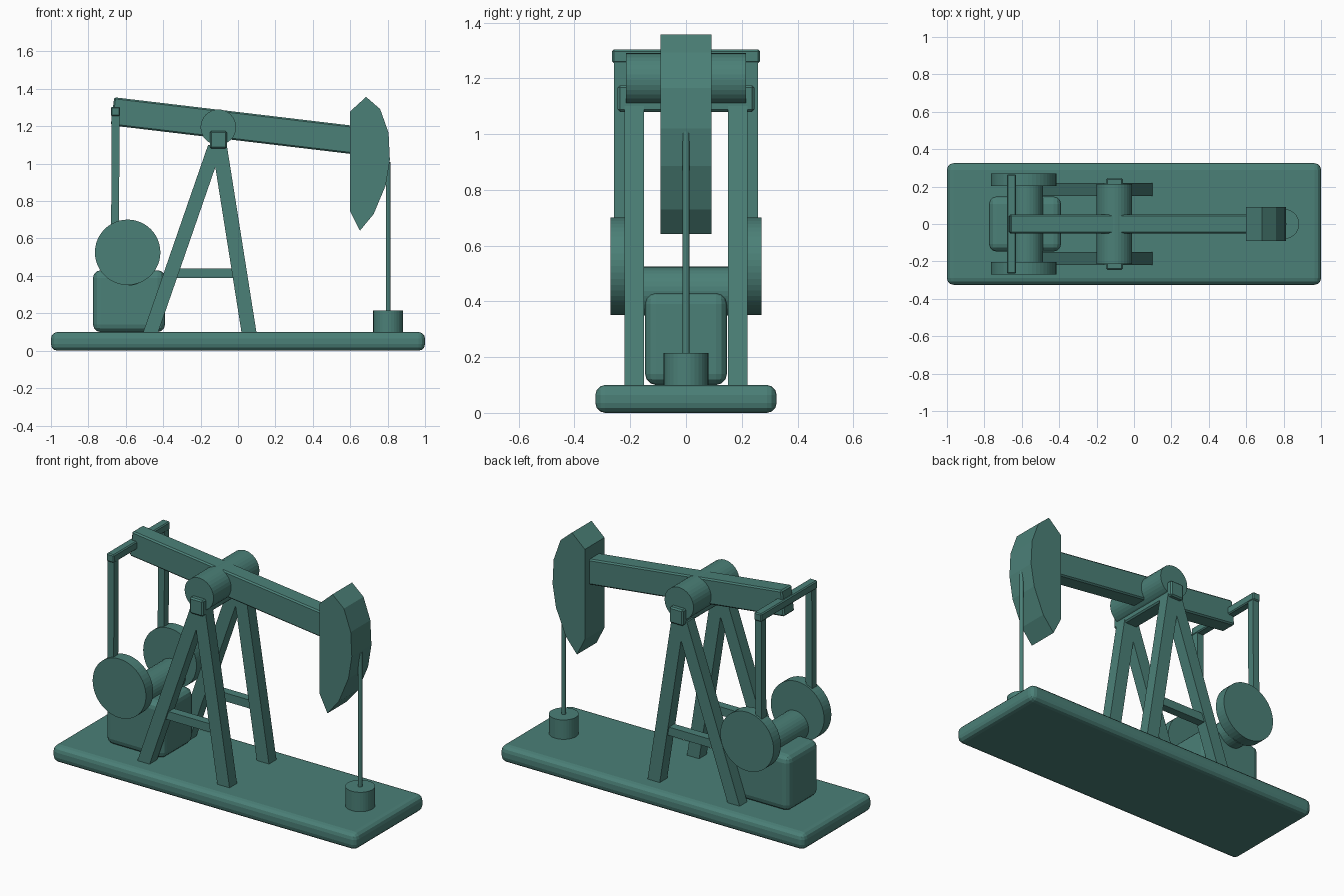
import bpy
import math
from mathutils import Vector

default = bpy.data.objects.get("Cube")
if default:
    bpy.data.objects.remove(default, do_unlink=True)

# One paint colour for the whole machine
TEAL = (0.07, 0.215, 0.185, 1.0)
paint = bpy.data.materials.new("teal paint")
paint.use_nodes = True
paint.diffuse_color = TEAL
paint.node_tree.nodes["Principled BSDF"].inputs["Base Color"].default_value = TEAL


def finish(obj, name, bevel=0.0, segments=3):
    obj.name = name
    obj.data.materials.append(paint)
    if bevel:
        mod = obj.modifiers.new("rounded edges", 'BEVEL')
        mod.width = bevel
        mod.segments = segments
    return obj


def box(name, low, high, bevel=0.0, segments=3):
    low, high = Vector(low), Vector(high)
    bpy.ops.mesh.primitive_cube_add(size=1, location=(low + high) / 2)
    obj = bpy.context.object
    obj.scale = high - low
    bpy.ops.object.transform_apply(location=False, rotation=False, scale=True)
    return finish(obj, name, bevel, segments)


def cylinder(name, centre, radius, length, along_y=False, sides=32):
    turn = (math.pi / 2, 0, 0) if along_y else (0, 0, 0)
    bpy.ops.mesh.primitive_cylinder_add(vertices=sides, radius=radius, depth=length,
                                        location=centre, rotation=turn)
    return finish(bpy.context.object, name)


def prism(name, outline, y0, y1, bevel=0.0):
    """Extrude an (x, z) outline from y0 to y1."""
    n = len(outline)
    verts = [(x, y, z) for y in (y0, y1) for x, z in outline]
    faces = [tuple(range(n)), tuple(reversed(range(n, 2 * n)))]
    faces += [(i, i + n, (i + 1) % n + n, (i + 1) % n) for i in range(n)]
    mesh = bpy.data.meshes.new(name)
    mesh.from_pydata(verts, [], faces)
    obj = bpy.data.objects.new(name, mesh)
    bpy.context.collection.objects.link(obj)
    bpy.context.view_layer.objects.active = obj
    bpy.ops.object.mode_set(mode='EDIT')
    bpy.ops.mesh.select_all(action='SELECT')
    bpy.ops.mesh.normals_make_consistent(inside=False)
    bpy.ops.object.mode_set(mode='OBJECT')
    return finish(obj, name, bevel, 1)


def strut(name, bottom, top, half, y0, y1):
    """Leaning bar with level ends."""
    (xb, zb), (xt, zt) = bottom, top
    outline = [(xb - half, zb), (xb + half, zb), (xt + half, zt), (xt - half, zt)]
    return prism(name, outline, y0, y1)


# Base slab and gearbox
box("base", (-1, -0.325, 0), (1, 0.325, 0.1), 0.035)
box("gearbox", (-0.775, -0.147, 0.1), (-0.39, 0.147, 0.43), 0.04)

# A-frames, counterweights and connecting arms on both sides
for side, s in (("right", -1), ("left", 1)):
    strut(side + "_rear_leg", (-0.47, 0.09), (-0.12, 1.1), 0.04, s * 0.15, s * 0.22)
    strut(side + "_front_leg", (0.06, 0.09), (-0.1, 1.1), 0.04, s * 0.15, s * 0.22)
    y0, y1 = sorted((s * 0.16, s * 0.21))
    box(side + "_brace", (-0.35, y0, 0.39), (0, y1, 0.44))
    cylinder(side + "_counterweight", (-0.59, s * 0.237, 0.526), 0.175, 0.068, True, 48)
    strut(side + "_connecting_arm", (-0.658, 0.53), (-0.654, 1.29), 0.021,
          s * 0.215, s * 0.258)

cylinder("crank_axle", (-0.575, 0, 0.437), 0.088, 0.42, True)
box("arm_crossbar", (-0.68, -0.265, 1.255), (-0.63, 0.265, 1.303), 0.006, 1)

# Pivot on top of the frames
box("saddle", (-0.15, -0.245, 1.08), (-0.06, 0.245, 1.175), 0.008, 1)
cylinder("pivot", (-0.105, 0, 1.195), 0.095, 0.43, True)

# Tilted walking beam and its curved head
prism("beam", [(-0.68, 1.205), (-0.662, 1.355), (0.64, 1.2), (0.622, 1.05)],
      -0.05, 0.05, 0.008)
prism("beam_head", [(0.6, 1.28), (0.685, 1.357), (0.76, 1.292), (0.805, 1.165),
                    (0.812, 1.02), (0.79, 0.885), (0.725, 0.73), (0.652, 0.642),
                    (0.6, 0.745)], -0.092, 0.092)

# Pump rod and well cap
cylinder("pump_rod", (0.803, 0, 0.605), 0.012, 0.81, sides=16)
cylinder("well_cap", (0.803, 0, 0.155), 0.08, 0.12)
